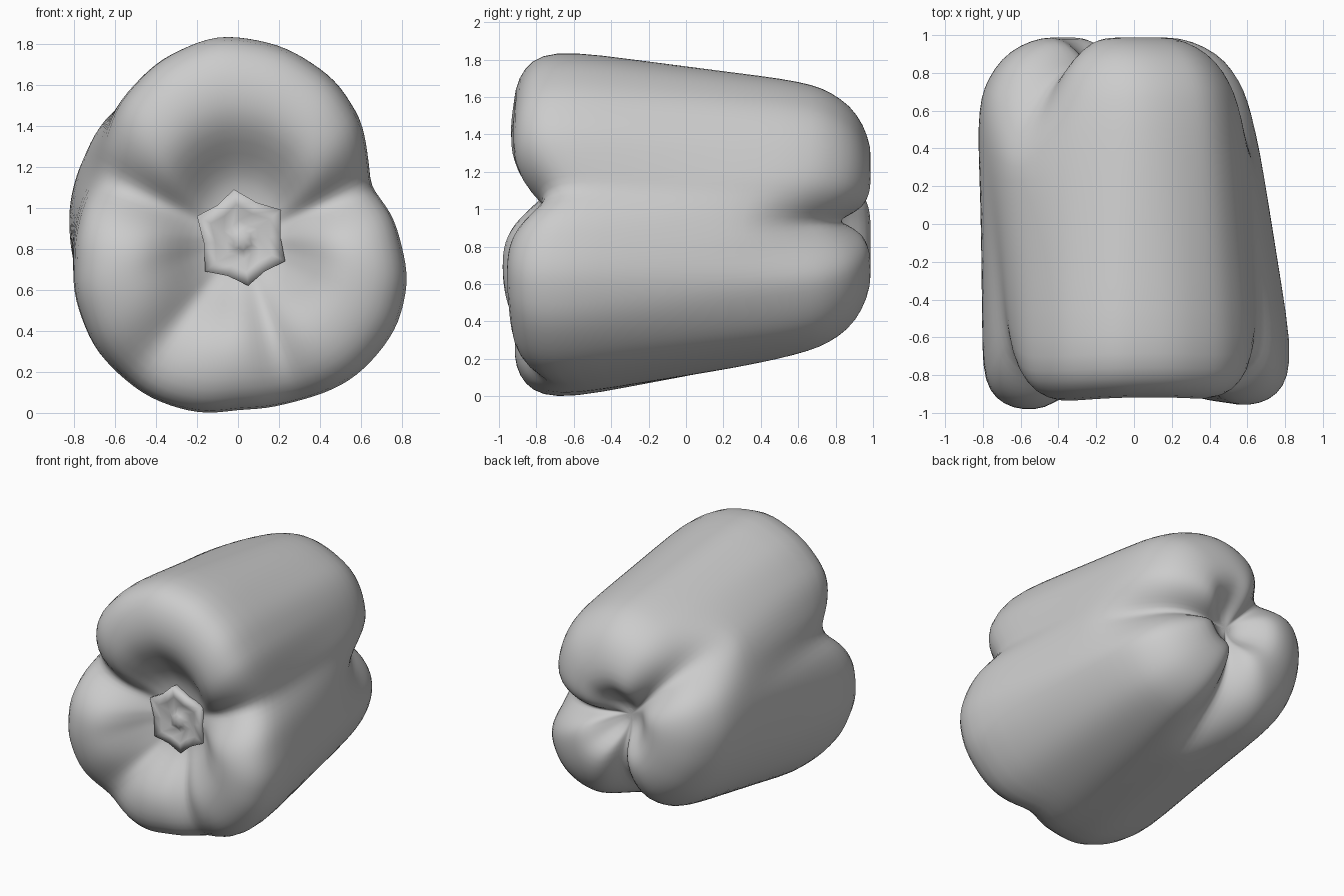
import bpy, bmesh, math

if "Cube" in bpy.data.objects:
    bpy.data.objects.remove(bpy.data.objects["Cube"])

CZ = 0.9                      # height of the long axis (runs along y)
SEG = 60
FRONT_POLE, BACK_POLE = -0.67, 0.80

# cross-section outlines: angle in degrees -> radius
front_outline = [(0, .79), (19, .69), (28, .735), (44, .82), (59, .88), (79, .93), (96, .955),
                 (112, .92), (130, .86), (150, .765), (159, .71), (172, .77), (191, .82),
                 (203, .87), (225, .93), (241, .95), (259, .935), (270, .90), (288, .91),
                 (308, .935), (327, .925), (339, .89)]
back_outline = [(3, .60), (30, .65), (60, .75), (90, .79), (110, .78), (120, .79), (130, .81),
                (143, .86), (157, .86), (172, .84), (190, .82), (210, .80), (235, .76), (250, .71),
                (266, .68), (288, .72), (310, .74), (335, .70), (350, .63)]
# grooves between lobes: angle, depth, width
front_grooves = [(19, 1, 16), (159, 1, 16), (236, .55, 12), (287, .5, 9)]
back_grooves = [(2, 1, 15), (138, 1, 15), (262, 1, 13)]


def around(table, a):
    """Smooth periodic lookup."""
    pts = [(table[-1][0] - 360, table[-1][1])] + table + [(table[0][0] + 360, table[0][1])]
    for (a0, r0), (a1, r1) in zip(pts, pts[1:]):
        if a0 <= a <= a1:
            t = (a - a0) / (a1 - a0)
            return r0 + (r1 - r0) * (t * t * (3 - 2 * t) * .5 + t * .5)


def lobe(grooves, a):
    """1 on a lobe crest, falling towards 0 in a groove."""
    v = 1
    for g, depth, width in grooves:
        d = abs((a - g + 180) % 360 - 180)
        v *= 1 - depth * math.exp(-(d / width) ** 1.5)
    return v


def make(name, verts, faces):
    me = bpy.data.meshes.new(name)
    bm = bmesh.new()
    vs = [bm.verts.new(v) for v in verts]
    for f in faces:
        bm.faces.new([vs[i] for i in f]).smooth = True
    bmesh.ops.recalc_face_normals(bm, faces=bm.faces)
    bm.to_mesh(me)
    bm.free()
    ob = bpy.data.objects.new(name, me)
    bpy.context.collection.objects.link(ob)
    return ob


def ring_faces(rings, seg):
    return [(i * seg + j, i * seg + (j + 1) % seg, (i + 1) * seg + (j + 1) % seg, (i + 1) * seg + j)
            for i in range(rings - 1) for j in range(seg)]


# lengthwise profile: radius fraction, share of lobe bulge, y offset
front_profile = [(.10, 0, 0), (.22, .06, 0), (.32, .30, 0), (.42, .62, 0), (.54, .90, 0),
                 (.66, 1, 0), (.80, 1, .01), (.91, 1, .06), (.98, 1, .15), (1, 1, .32)]
back_profile = [(1, 1, -.48), (.97, 1, -.32), (.92, 1, -.23), (.82, 1, -.12), (.68, 1, -.05),
                (.52, 1, -.01), (.37, .95, 0), (.26, .62, 0), (.17, .2, 0), (.08, 0, 0)]
middle = [-.3, 0, .25]


def body_point(k, deg):
    a = math.radians(deg)
    rf, rb = around(front_outline, deg), around(back_outline, deg)
    nf, nb = len(front_profile), len(middle)
    cx, cz, f = 0, CZ, 1
    if k < nf:
        f, share, off = front_profile[k]
        up = max(0, math.sin(a))
        crest = -.925 - .065 * math.cos(a) ** 2 + (.015 if math.cos(a) > 0 else -.01) * abs(math.cos(a))
        y = FRONT_POLE + (crest - FRONT_POLE) * share ** (1 + .8 * up) * (.28 + .72 * lobe(front_grooves, deg)) + off
        cx, cz = .02 * (1 - f), CZ - .06 * (1 - f)
    elif k < nf + nb:
        y = middle[k - nf]
    else:
        f, share, off = back_profile[k - nf - nb]
        y = BACK_POLE + (1.0 - BACK_POLE) * share * (.1 + .9 * lobe(back_grooves, deg)) + off
        cx, cz = -.12 * (1 - f), CZ + .05 * (1 - f)
    t = min(1, max(0, (y + .65) / 1.25))
    r = f * (rf + (rb - rf) * t)
    # the rear grooves only cut into the last part of the sides
    s = min(1, max(0, (y - .3) / .45))
    r *= 1 - .17 * s * s * (3 - 2 * s) * (1 - lobe(back_grooves, deg))
    return (cx + r * math.cos(a), y, cz + r * math.sin(a))


# lobed body
rings = len(front_profile) + len(middle) + len(back_profile)
verts = [body_point(k, 360 * j / SEG) for k in range(rings) for j in range(SEG)]
faces = ring_faces(rings, SEG)
n = len(verts)
verts += [(.02, FRONT_POLE, CZ - .06), (-.12, BACK_POLE, CZ + .05)]
for j in range(SEG):
    faces.append((n, (j + 1) % SEG, j))
    faces.append((n + 1, n - SEG + j, n - SEG + (j + 1) % SEG))
body = make("pepper_body", verts, faces)
mod = body.modifiers.new("smooth", 'SUBSURF')
mod.levels = mod.render_levels = 1

# six-pointed stem cap at the front, with a small scar in the middle
tips = [(.21, .99), (-.02, 1.09), (-.20, .96), (-.16, .69), (.05, .62), (.23, .74)]
mx, mz = .02, .84
star = []
for (x0, z0), (x1, z1) in zip(tips, tips[1:] + tips[:1]):
    star.append((x0 - mx, z0 - mz))
    star.append((((x0 + x1) / 2 - mx) * .93, ((z0 + z1) / 2 - mz) * .93))
layers = [(.97, -.68), (1, -.735), (.7, -.73), (.4, -.70), (.22, -.725), (.1, -.735)]
cv = [(mx + x * s, y, mz + z * s) for s, y in layers for x, z in star]
cf = ring_faces(len(layers), 12)
cf.append(tuple((len(layers) - 1) * 12 + j for j in range(12)))
make("stem_cap", cv, cf)
